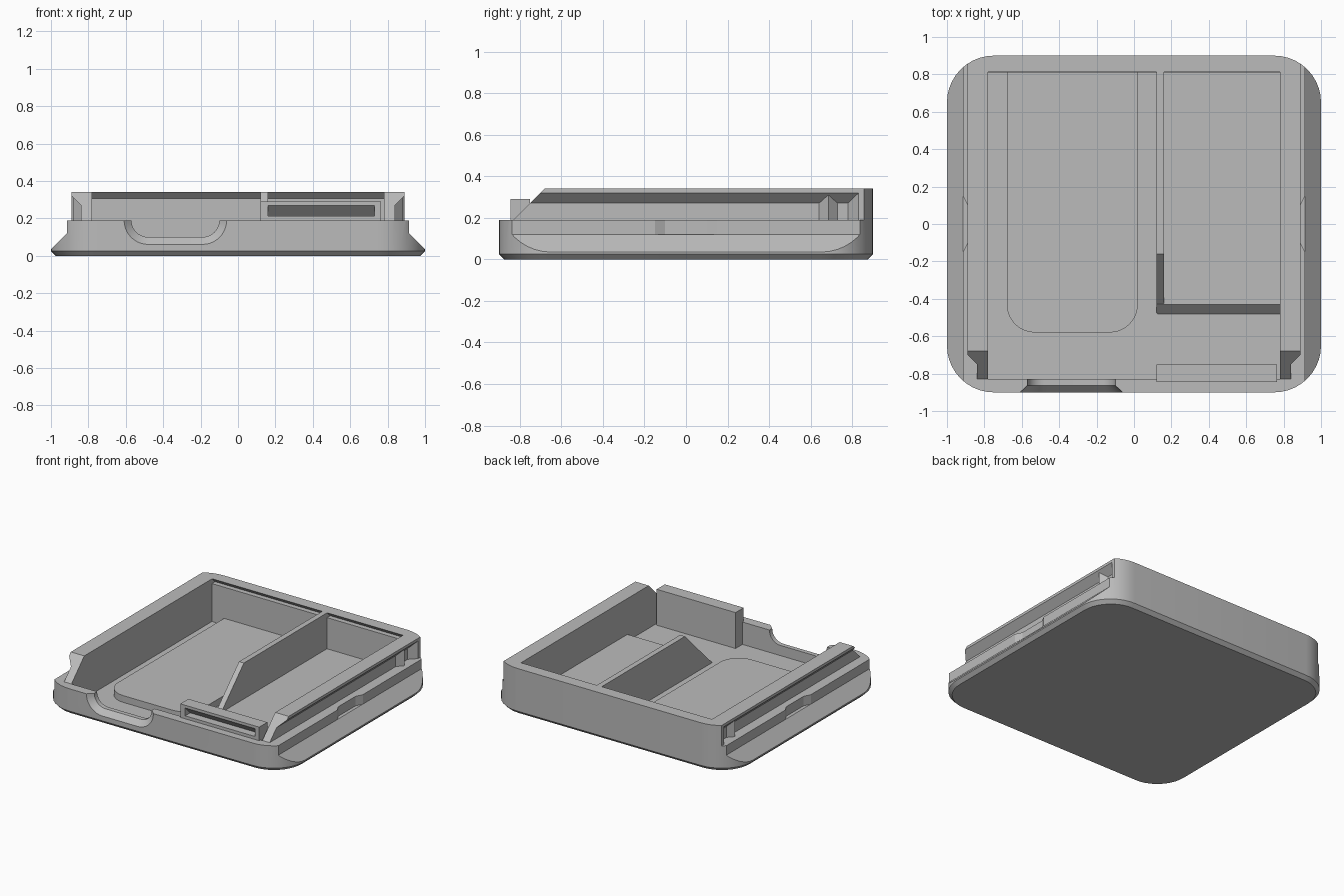
import bpy, bmesh, math

cube = bpy.data.objects.get("Cube")
if cube:
    bpy.data.objects.remove(cube, do_unlink=True)

grey = bpy.data.materials.new("warm grey plastic")
grey.use_nodes = True
grey.diffuse_color = (0.5, 0.5, 0.5, 1)
grey.node_tree.nodes["Principled BSDF"].inputs["Base Color"].default_value = (0.5, 0.5, 0.5, 1)


def loft(name, rings):
    """Closed solid through matching rings of 3D points."""
    bm = bmesh.new()
    loops = [[bm.verts.new(p) for p in ring] for ring in rings]
    n = len(loops[0])
    for lo, hi in zip(loops, loops[1:]):
        for i in range(n):
            j = (i + 1) % n
            bm.faces.new((lo[i], lo[j], hi[j], hi[i]))
    bm.faces.new(loops[0][::-1])
    bm.faces.new(loops[-1])
    bmesh.ops.recalc_face_normals(bm, faces=bm.faces)
    mesh = bpy.data.meshes.new(name)
    bm.to_mesh(mesh)
    bm.free()
    mesh.materials.append(grey)
    ob = bpy.data.objects.new(name, mesh)
    bpy.context.collection.objects.link(ob)
    return ob


def prism(name, axis, poly, a, b):
    """Extrude a polygon along an axis from a to b."""
    place = {"x": lambda p, t: (t, p[0], p[1]),
             "y": lambda p, t: (p[0], t, p[1]),
             "z": lambda p, t: (p[0], p[1], t)}[axis]
    return loft(name, [[place(p, t) for p in poly] for t in (a, b)])


def box(name, x0, x1, y0, y1, z0, z1):
    return prism(name, "z", [(x0, y0), (x1, y0), (x1, y1), (x0, y1)], z0, z1)


def arc(cx, cy, r, start, steps=10):
    return [(cx + r * math.cos(math.radians(start + 90 * i / steps)),
             cy + r * math.sin(math.radians(start + 90 * i / steps))) for i in range(steps + 1)]


def cut(ob, cutters):
    for c in cutters:
        c.hide_render = True
        mod = ob.modifiers.new("cut", "BOOLEAN")
        mod.operation = "DIFFERENCE"
        mod.solver = "EXACT"
        mod.object = c
    deps = bpy.context.evaluated_depsgraph_get()
    mesh = bpy.data.meshes.new_from_object(ob.evaluated_get(deps))
    ob.modifiers.clear()
    ob.data = mesh
    for c in cutters:
        bpy.data.objects.remove(c, do_unlink=True)


def mirrored(poly, s):
    return [(s * x, v) for x, v in poly]


# Tray block: rounded slab with a chamfered underside
def outline(inset, z):
    r = 0.25
    pts = []
    for sx, sy, start in ((1, 1, 0), (-1, 1, 90), (-1, -1, 180), (1, -1, 270)):
        pts += arc(sx * 0.75, sy * 0.65, r - inset, start)
    return [(x, y, z) for x, y in pts]


tray = loft("tray_body", [outline(0.025, 0), outline(0, 0.025), outline(0, 0.34)])

cutters = [box("cavity", -0.78, 0.78, -0.83, 0.81, 0.025, 0.5),
           prism("front_ramp", "x",
                 [(-1, 0.19), (-0.83, 0.19), (-0.62, 0.4), (-1, 0.4)], -1.2, 1.2)]

# Undercut grooves in the back wall
for x0, x1 in ((-0.78, 0.12), (0.16, 0.78)):
    cutters.append(prism("back_groove", "x", [(0.8, 0.305), (0.847, 0.305), (0.81, 0.342), (0.8, 0.342)], x0, x1))

# Stepped sides, slide rails and grip notches
side = [(1.1, 0.4), (0.89, 0.4), (0.89, 0.19), (0.915, 0.19), (0.915, 0.12), (1, 0.035), (1.1, 0.035)]
groove = [(0.84, 0.19), (0.84, 0.27), (0.9, 0.33), (0.9, 0.19)]
grip = [(0.89, -0.1), (0.94, -0.2), (0.94, 0.2), (0.89, 0.1)]
for s in (1, -1):
    cutters.append(prism("side_cut", "y", mirrored(side, s), -1, 1))
    cutters.append(prism("rail_groove", "y", mirrored(groove, s), -1, 0.83))
    cutters.append(prism("grip_notch", "z", mirrored(grip, s), 0.12, 0.2))


# Flared scoop in the front lip
def scoop(grow, y):
    half, low, r = 0.235 + grow, 0.1 - grow, 0.09 + grow
    left = arc(-0.335 - half + r, low + r, r, 180)
    right = arc(-0.335 + half - r, low + r, r, 270)
    return [(x, y, z) for x, z in [(-0.335 - half, 0.3)] + left + right + [(-0.335 + half, 0.3)]]


cutters.append(loft("scoop", [scoop(0, -0.8), scoop(0, -0.863), scoop(0.055, -0.915)]))
cut(tray, cutters)
parts = [tray]

# Snap bumps and sloped stops inside the rails
for s, word in ((1, "left"), (-1, "right")):
    parts.append(prism(word + "_snap_bump", "z",
                       mirrored([(0.835, 0.635), (0.88, 0.685), (0.835, 0.735)], s), 0.185, 0.308))
    parts.append(prism(word + "_rail_stop", "z",
                       mirrored([(0.835, 0.775), (0.889, 0.83), (0.835, 0.835)], s), 0.185, 0.315))

# Divider wall with a sloped front end
parts.append(prism("divider", "x",
                   [(0.812, 0.02), (0.812, 0.34), (-0.16, 0.34), (-0.48, 0.02)], 0.12, 0.16))

# Raised floor with a sloped front edge
parts.append(prism("raised_floor", "x",
                   [(0.812, 0.02), (0.812, 0.075), (-0.43, 0.075), (-0.485, 0.02)], 0.125, 0.782))

# Raised pad with rounded front corners
pad = arc(-0.53, -0.43, 0.15, 180) + arc(-0.13, -0.43, 0.15, 270) + [(0.02, 0.812), (-0.68, 0.812)]
parts.append(prism("floor_pad", "z", pad, 0.02, 0.075))

# Front latch block with an undercut slot
latch = box("front_latch", 0.12, 0.765, -0.845, -0.75, 0.02, 0.29)
cut(latch, [prism("latch_slot", "x",
                  [(-0.86, 0.212), (-0.787, 0.212), (-0.86, 0.285)], 0.16, 0.73)])
parts.append(latch)

# Smooth the rounded corners, keep hard edges
bpy.ops.object.select_all(action="DESELECT")
for ob in parts:
    ob.select_set(True)
bpy.context.view_layer.objects.active = tray
bpy.ops.object.shade_smooth_by_angle(angle=math.radians(25))
